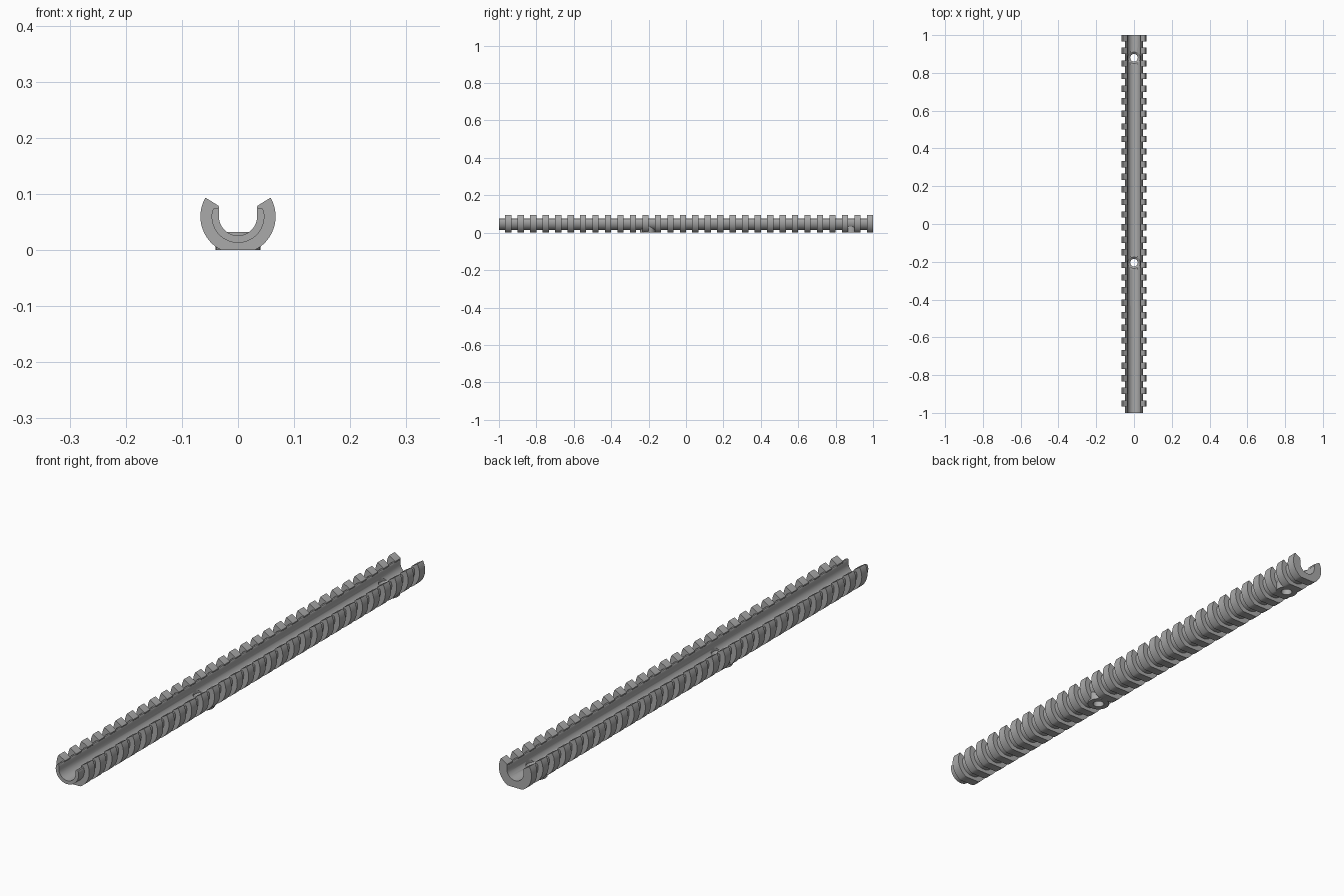
import bpy, bmesh, math

cube = bpy.data.objects.get("Cube")
if cube:
    bpy.data.objects.remove(cube)

CENTRE, RIB_R, TUBE_R, BORE_R = 0.06, 0.067, 0.047, 0.034
RIBS, PITCH = 30, 2 / 30
BOSS_Y = (-0.205, 0.88)

grey = bpy.data.materials.new("plain grey")
grey.use_nodes = True
grey.diffuse_color = (0.4, 0.4, 0.4, 1)
grey.node_tree.nodes["Principled BSDF"].inputs["Base Color"].default_value = grey.diffuse_color


def arc(r, start, end, n):
    """Points (x, z) on a circle about the tube axis, angles in degrees."""
    angles = [math.radians(start + (end - start) * i / n) for i in range(n + 1)]
    return [(r * math.cos(a), CENTRE + r * math.sin(a)) for a in angles]


def make_object(name, bm):
    bmesh.ops.recalc_face_normals(bm, faces=bm.faces)
    mesh = bpy.data.meshes.new(name)
    bm.to_mesh(mesh)
    bm.free()
    mesh.materials.append(grey)
    obj = bpy.data.objects.new(name, mesh)
    bpy.context.collection.objects.link(obj)
    return obj


def extrude(bm, half, y0, y1):
    """Mirror a half profile across x = 0 and extrude it along y."""
    profile = half + [(-x, z) for x, z in reversed(half)]
    face = bm.faces.new([bm.verts.new((x, y0, z)) for x, z in profile])
    new = bmesh.ops.extrude_face_region(bm, geom=[face])["geom"]
    verts = [g for g in new if isinstance(g, bmesh.types.BMVert)]
    bmesh.ops.translate(bm, verts=verts, vec=(0, y1 - y0, 0))
    # the start face is kept, so the solid stays closed
    if not face.is_valid:
        bmesh.ops.holes_fill(bm, edges=bm.edges)


def lathe(bm, y, outline):
    """Spin a closed (radius, z) outline on the axis into a solid at y."""
    n = 32
    rings = [[bm.verts.new((r * math.cos(2 * math.pi * i / n),
                            y + r * math.sin(2 * math.pi * i / n), z))
              for i in range(n)] for r, z in outline]
    for a, b in zip(rings, rings[1:]):
        for i in range(n):
            j = (i + 1) % n
            bm.faces.new((a[i], a[j], b[j], b[i]))
    bm.faces.new(rings[0])
    bm.faces.new(rings[-1])


def combine(target, tool, operation):
    mod = target.modifiers.new(operation, 'BOOLEAN')
    mod.operation = operation
    mod.solver = 'EXACT'
    mod.object = tool
    bpy.context.view_layer.objects.active = target
    bpy.ops.object.modifier_apply(modifier=mod.name)
    bpy.data.objects.remove(tool)


# open channel with rounded upper edges
bm = bmesh.new()
channel_half = (arc(TUBE_R, -90, 12, 18)[1:] + [(0.044, 0.0735), (0.040, 0.0755), (0.036, 0.0745)]
                + [(BORE_R, 0.071)] + arc(BORE_R, 0, -90, 16)[:-1])
extrude(bm, channel_half, -1, 1)
channel = make_object("ribbed_channel", bm)

# C-shaped ribs, flat underneath, with radial lips
bm = bmesh.new()
flat = -math.degrees(math.asin(CENTRE / RIB_R))
rib_half = (arc(RIB_R, flat, 30, 18) + [(0.0355, 0.0795), (0.0335, 0.077), (0.0342, 0.0725)]
            + arc(0.040, 0, -90, 14)[:-1])
for k in range(RIBS):
    y = -1 + (k + 0.5) * PITCH
    extrude(bm, rib_half, y, y + PITCH / 2)
combine(channel, make_object("ribs", bm), 'UNION')

# screw bosses with countersunk holes
bm = bmesh.new()
for y in BOSS_Y:
    lathe(bm, y, [(0.04, 0), (0.04, 0.032)])
combine(channel, make_object("bosses", bm), 'UNION')
bm = bmesh.new()
for y in BOSS_Y:
    lathe(bm, y, [(0.02, -0.02), (0.02, 0.024), (0.033, 0.034), (0.033, 0.12)])
combine(channel, make_object("screw_holes", bm), 'DIFFERENCE')

# smooth curved walls, keep the edges crisp
bpy.ops.object.select_all(action='DESELECT')
channel.select_set(True)
bpy.context.view_layer.objects.active = channel
bpy.ops.object.shade_smooth_by_angle(angle=math.radians(30))
